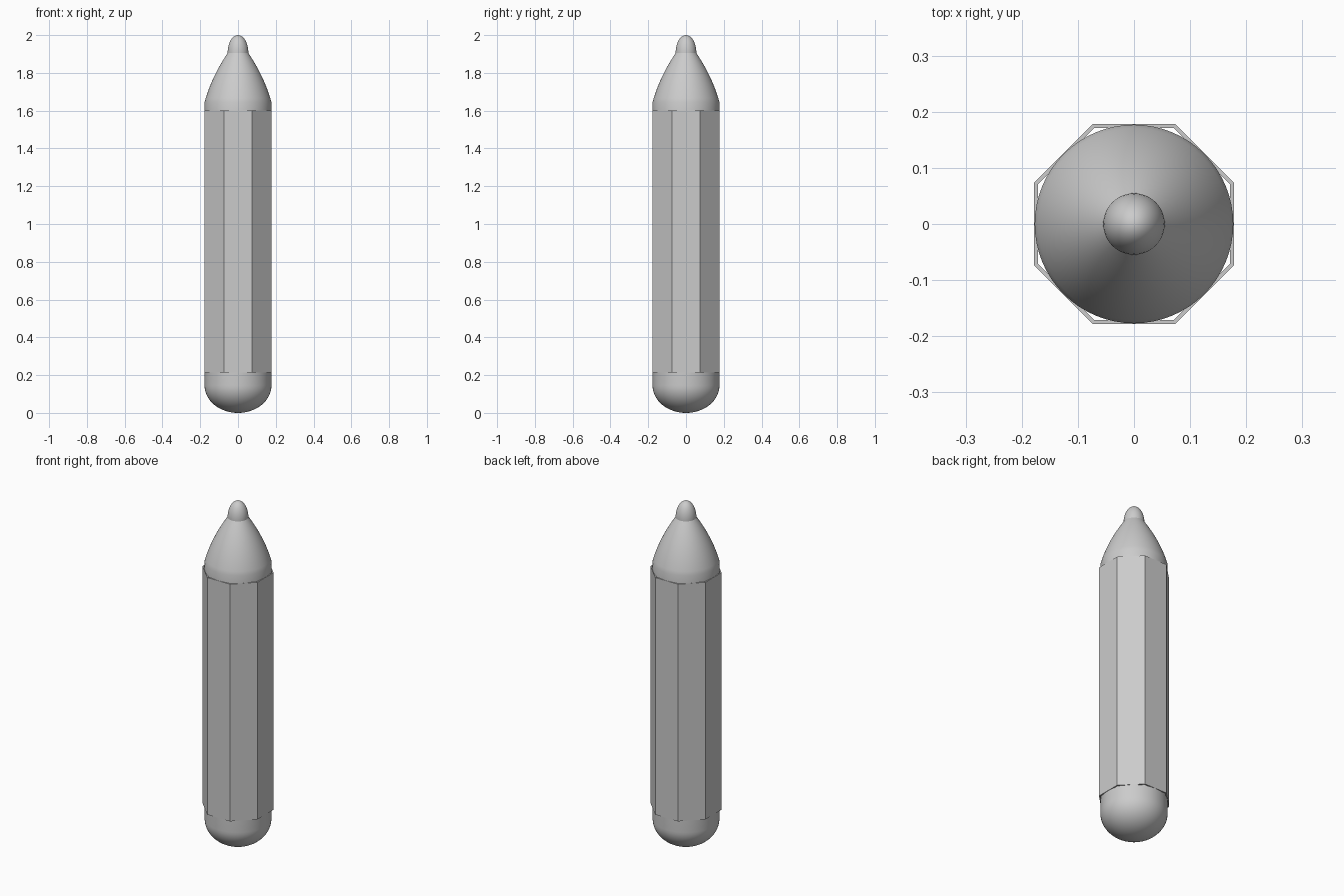
import bpy
import math

if "Cube" in bpy.data.objects:
    bpy.data.objects.remove(bpy.data.objects["Cube"], do_unlink=True)

R = 0.177          # round radius, touching the flats of the barrel
SEGMENTS = 64

grey = bpy.data.materials.new("light_grey")
grey.use_nodes = True
colour = (0.6, 0.6, 0.6, 1)
grey.diffuse_color = colour
grey.node_tree.nodes["Principled BSDF"].inputs["Base Color"].default_value = colour


def lathe(name, profile, sides, turn=0.0, closed=False, smooth=True):
    """Spin (radius, height) points round z; zero radius makes a pole."""
    verts, rings, faces = [], [], []
    for r, z in profile:
        count = 1 if r < 1e-6 else sides
        start = len(verts)
        for i in range(count):
            a = turn + math.tau * i / sides
            verts.append((r * math.cos(a), r * math.sin(a), z))
        rings.append([start + i % count for i in range(sides)])
    pairs = list(zip(rings, rings[1:]))
    if closed:
        pairs.append((rings[-1], rings[0]))
    for low, high in pairs:
        for i in range(sides):
            j = (i + 1) % sides
            face = dict.fromkeys((low[i], low[j], high[j], high[i]))
            faces.append(tuple(face))
    mesh = bpy.data.meshes.new(name)
    mesh.from_pydata(verts, [], faces)
    mesh.materials.append(grey)
    obj = bpy.data.objects.new(name, mesh)
    bpy.context.collection.objects.link(obj)
    if smooth:
        bpy.ops.object.select_all(action="DESELECT")
        obj.select_set(True)
        bpy.context.view_layer.objects.active = obj
        bpy.ops.object.shade_smooth_by_angle(angle=math.radians(30))
    return obj


# Eight-sided hollow barrel with a thin wall
corner = 1 / math.cos(math.pi / 8)
outer, inner = 0.178 * corner, 0.171 * corner
lathe("barrel", [(outer, 0.215), (outer, 1.6), (inner, 1.6), (inner, 0.215)],
      8, turn=math.pi / 8, closed=True, smooth=False)

# Rounded end with its straight collar
dome = []
for i in range(17):
    a = math.pi / 2 * i / 16
    dome.append((R * math.sin(a), 0.145 * (1 - math.cos(a))))
lathe("end_cap", dome + [(R, 0.235), (0, 0.235)], SEGMENTS)

# Nose: straight collar, then a gently bulging cone
nose = [(0, 1.58), (R, 1.58)]
for i in range(13):
    t = i / 12
    nose.append((R + (0.055 - R) * t + 0.052 * t * (1 - t), 1.645 + 0.26 * t))
lathe("nose_cone", nose + [(0, 1.905)], SEGMENTS)

# Rounded writing tip
tip = [(0, 1.9), (0.055, 1.9)]
for i in range(13):
    a = math.pi / 2 * i / 12
    tip.append((0.055 * math.cos(a) if i < 12 else 0, 1.905 + 0.095 * math.sin(a)))
lathe("tip", tip, 48)
